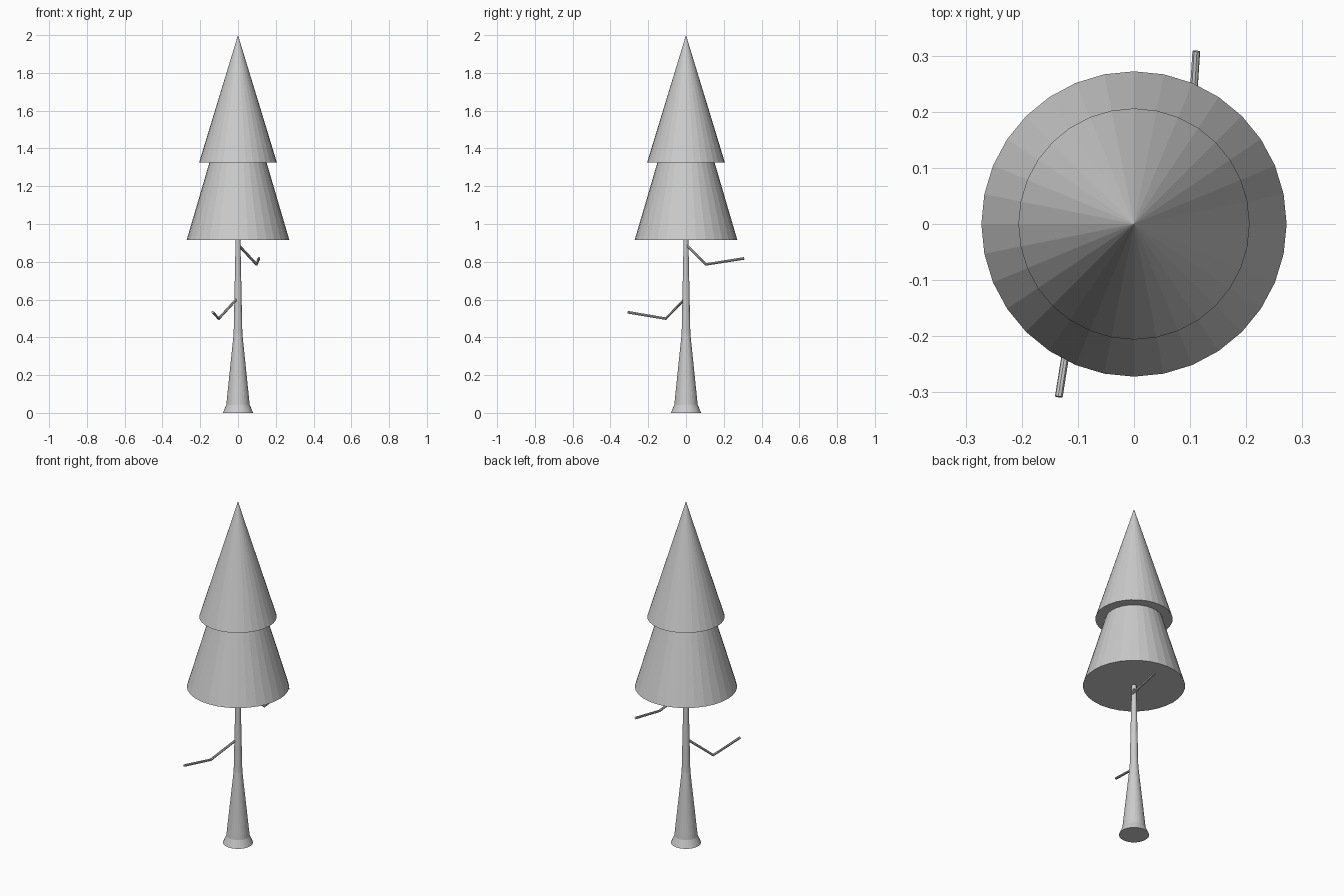
import bpy, bmesh
from math import cos, sin, tau

if "Cube" in bpy.data.objects:
    bpy.data.objects.remove(bpy.data.objects["Cube"])

SIDES = 32


def lathe(name, profile, sides=SIDES):
    """Closed flat-faced turned solid from (radius, z) points, bottom to top."""
    bm = bmesh.new()
    rings = []
    for r, z in profile:
        if r == 0:
            rings.append([bm.verts.new((0, 0, z))])
        else:
            rings.append([bm.verts.new((r * cos(tau * i / sides), r * sin(tau * i / sides), z))
                          for i in range(sides)])
    bm.faces.new(rings[0][::-1])
    for lo, hi in zip(rings, rings[1:]):
        for i in range(sides):
            j = (i + 1) % sides
            if len(hi) == 1:
                bm.faces.new((lo[i], lo[j], hi[0]))
            else:
                bm.faces.new((lo[i], lo[j], hi[j], hi[i]))
    if len(rings[-1]) > 1:
        bm.faces.new(rings[-1])
    mesh = bpy.data.meshes.new(name)
    bm.to_mesh(mesh)
    bm.free()
    obj = bpy.data.objects.new(name, mesh)
    bpy.context.collection.objects.link(obj)
    return obj


def branch(name, points, radius=0.007):
    """Thin bent rod following a polyline, converted to a flat-shaded mesh."""
    curve = bpy.data.curves.new(name, 'CURVE')
    curve.dimensions = '3D'
    curve.bevel_depth = radius
    curve.bevel_resolution = 2
    curve.use_fill_caps = True
    spline = curve.splines.new('POLY')
    spline.points.add(len(points) - 1)
    for p, co in zip(spline.points, points):
        p.co = (*co, 1)
    spline.use_smooth = False
    obj = bpy.data.objects.new(name, curve)
    bpy.context.collection.objects.link(obj)
    bpy.ops.object.select_all(action='DESELECT')
    obj.select_set(True)
    bpy.context.view_layer.objects.active = obj
    bpy.ops.object.convert(target='MESH')
    return obj


# Trunk with flared foot and slender top running up into the foliage
lathe("trunk", [(0.08, 0), (0.062, 0.043), (0.023, 0.42), (0.012, 0.95)])

# Two stacked foliage cones
lathe("lower_foliage", [(0.272, 0.915), (0, 1.84)])
lathe("upper_foliage", [(0.206, 1.325), (0, 2.0)])

# Bare bent branches
branch("upper_branch", [(0, 0, 0.892), (0.098, 0.105, 0.786), (0.111, 0.308, 0.818)])
branch("lower_branch", [(0, 0, 0.61), (-0.102, -0.107, 0.499), (-0.134, -0.308, 0.533)])
